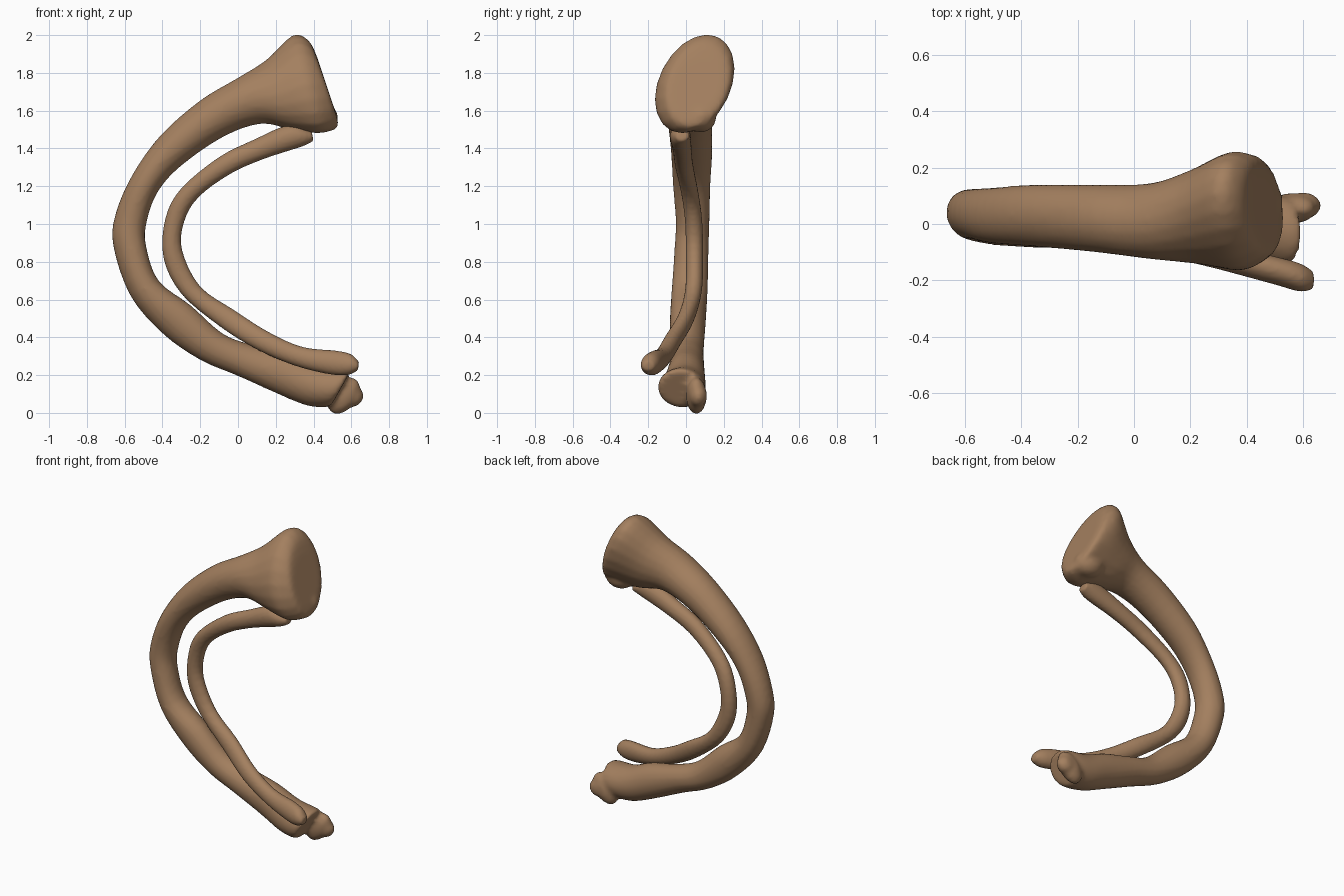
import bpy, bmesh, math
from mathutils import Vector, Matrix

cube = bpy.data.objects.get("Cube")
if cube:
    bpy.data.objects.remove(cube, do_unlink=True)

bone = bpy.data.materials.new("bone brown")
bone.use_nodes = True
colour = (0.37, 0.215, 0.115, 1)
bone.diffuse_color = colour
bone.node_tree.nodes["Principled BSDF"].inputs["Base Color"].default_value = colour

SIDES, STEPS = 20, 4


def spline(rows):
    """Catmull-Rom resampling of the section rows."""
    rows = [Vector(r) for r in rows]
    out = []
    for i in range(len(rows) - 1):
        a, b, c, d = (rows[max(i - 1, 0)], rows[i], rows[i + 1], rows[min(i + 2, len(rows) - 1)])
        for k in range(STEPS):
            t = k / STEPS
            out.append(b + (c - a) * (t / 2) + (a * 2 - b * 5 + c * 4 - d) * (t * t / 2)
                       + (b * 3 - a - c * 3 + d) * (t ** 3 / 2))
    return out + [rows[-1]]


def loft(bm, sections):
    """Oval rings: outer x, outer z, inner x, inner z, outer y, inner y, half width."""
    rings = []
    for ox, oz, ix, iz, oy, iy, w in spline(sections):
        outer, inner = Vector((ox, oy, oz)), Vector((ix, iy, iz))
        mid, half = (outer + inner) / 2, (outer - inner) / 2
        ring = []
        for k in range(SIDES):
            a = math.tau * k / SIDES
            ring.append(bm.verts.new(mid + half * math.cos(a) + Vector((0, w * math.sin(a), 0))))
        rings.append(ring)
    for r, s in zip(rings, rings[1:]):
        for k in range(SIDES):
            n = (k + 1) % SIDES
            bm.faces.new((r[k], r[n], s[n], s[k]))
    bm.faces.new(rings[0][::-1])
    bm.faces.new(rings[-1])


def lobe(bm, place, size, tilt=0):
    """Rounded knob, tilted about y."""
    m = Matrix.Translation(place) @ Matrix.Rotation(tilt, 4, 'Y') @ Matrix.Diagonal((*size, 1))
    bmesh.ops.create_uvsphere(bm, u_segments=20, v_segments=12, radius=1, matrix=m)


def finish(bm, name, voxel, rounds):
    """Fuse the overlapping volumes into one softly rounded surface."""
    bmesh.ops.recalc_face_normals(bm, faces=bm.faces)
    mesh = bpy.data.meshes.new(name)
    bm.to_mesh(mesh)
    bm.free()
    mesh.materials.append(bone)
    ob = bpy.data.objects.new(name, mesh)
    bpy.context.collection.objects.link(ob)
    fuse = ob.modifiers.new("fuse", 'REMESH')
    fuse.mode = 'VOXEL'
    fuse.voxel_size = voxel
    fuse.use_smooth_shade = True
    soft = ob.modifiers.new("soften", 'SMOOTH')
    soft.factor = 0.5
    soft.iterations = rounds


# Thick bone: flared head, bowed shaft, blunt foot
bm = bmesh.new()
loft(bm, [
    (.42, 1.88, .52, 1.58, .08, .02, .13),
    (.375, 1.97, .525, 1.51, .10, .02, .175),
    (.29, 2.0, .43, 1.48, .11, -.02, .20),
    (.15, 1.87, .28, 1.50, .05, .0, .165),
    (0, 1.775, .12, 1.53, .01, .01, .135),
    (-.2, 1.655, -.08, 1.46, .02, .02, .12),
    (-.41, 1.47, -.31, 1.30, .03, .03, .11),
    (-.56, 1.26, -.43, 1.16, .03, .03, .10),
    (-.65, 1.05, -.485, 1.0, .04, .03, .09),
    (-.66, .88, -.485, .88, .04, .02, .09),
    (-.57, .62, -.42, .70, .03, .01, .095),
    (-.40, .42, -.25, .57, .02, .0, .095),
    (-.2, .28, -.08, .42, .01, .0, .09),
    (0, .195, .08, .36, .0, .01, .09),
    (.2, .105, .27, .315, .0, .0, .10),
    (.36, .04, .42, .255, -.01, -.01, .115),
    (.47, .03, .58, .235, -.02, -.03, .125),
    (.50, .05, .59, .21, -.02, -.03, .10),
])
lobe(bm, (.43, .08, 1.565), (.10, .08, .08))
lobe(bm, (.56, .055, .09), (.07, .055, .11), math.radians(38))
lobe(bm, (.60, .065, .09), (.065, .048, .06))
finish(bm, "thick_bone", .015, 3)

# Thin bone: slender inner strut that twists forward at its lower end
bm = bmesh.new()
loft(bm, [
    (.39, 1.49, .40, 1.44, -.02, -.02, .035),
    (.27, 1.525, .34, 1.41, -.03, -.03, .055),
    (.08, 1.445, .14, 1.345, -.02, -.02, .05),
    (-.1, 1.355, -.04, 1.265, -.01, -.01, .048),
    (-.3, 1.19, -.21, 1.14, .02, .02, .046),
    (-.385, 1.03, -.285, 1.01, .04, .04, .046),
    (-.395, .82, -.295, .86, .045, .045, .046),
    (-.30, .63, -.20, .67, .04, .04, .045),
    (-.10, .46, -.02, .545, .0, .0, .045),
    (.10, .335, .16, .43, -.07, -.07, .046),
    (.30, .25, .34, .35, -.12, -.12, .046),
    (.48, .205, .52, .33, -.165, -.165, .05),
    (.58, .20, .60, .31, -.19, -.19, .05),
    (.635, .225, .64, .27, -.20, -.20, .03),
])
finish(bm, "thin_bone", .01, 2)
